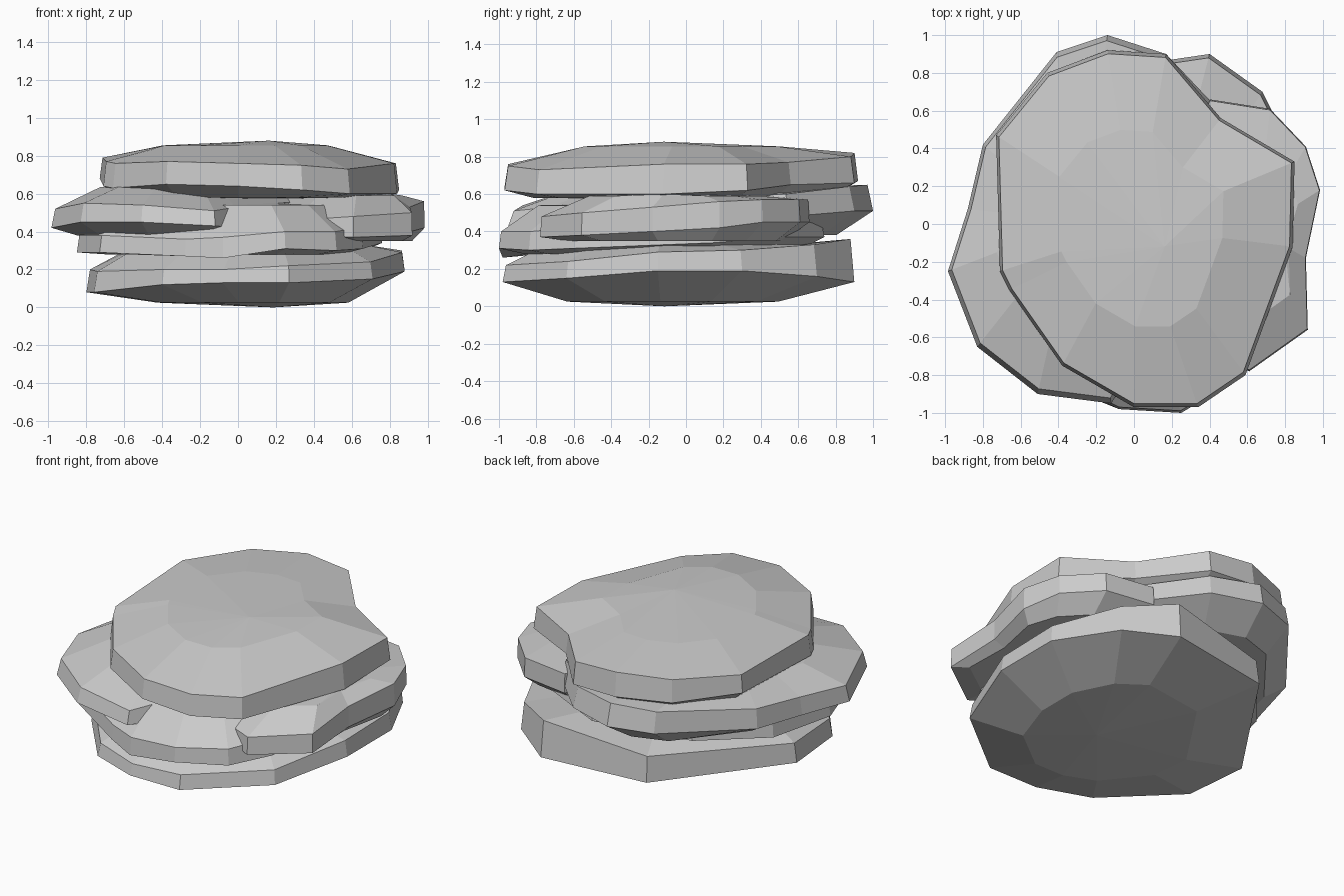
import bpy, bmesh


def slab(name, rim, under, over, lip=0.97):
    """Flat stone: rim = (x, y, low z, high z) points anticlockwise;
    under / over = (inner scale, inner z, centre z); lip = scale of the upper rim."""
    n = len(rim)
    cx = sum(p[0] for p in rim) / n
    cy = sum(p[1] for p in rim) / n
    bm = bmesh.new()

    def ring(scale, zs):
        return [bm.verts.new((cx + (p[0] - cx) * scale, cy + (p[1] - cy) * scale, z))
                for p, z in zip(rim, zs)]

    rings = [ring(under[0], [under[1]] * n),
             ring(1.0, [p[2] for p in rim]),
             ring(lip, [p[3] for p in rim]),
             ring(over[0], [over[1]] * n)]
    for a, b in zip(rings, rings[1:]):
        for i in range(n):
            j = (i + 1) % n
            bm.faces.new((a[i], a[j], b[j], b[i]))
    low = bm.verts.new((cx + 0.05, cy, under[2]))
    high = bm.verts.new((cx + 0.15, cy - 0.1, over[2]))
    for i in range(n):
        j = (i + 1) % n
        bm.faces.new((rings[0][j], rings[0][i], low))
        bm.faces.new((rings[3][i], rings[3][j], high))
    bmesh.ops.recalc_face_normals(bm, faces=bm.faces)
    mesh = bpy.data.meshes.new(name)
    bm.to_mesh(mesh)
    bm.free()
    ob = bpy.data.objects.new(name, mesh)
    bpy.context.collection.objects.link(ob)
    return ob


# Bottom stone
slab("bottom_slab", [
    (0.88, 0.30, 0.19, 0.30), (0.68, 0.70, 0.16, 0.33), (0.40, 0.90, 0.13, 0.36),
    (-0.28, 0.80, 0.11, 0.27), (-0.80, 0.02, 0.08, 0.20), (-0.76, -0.40, 0.08, 0.19),
    (-0.40, -0.85, 0.12, 0.20), (-0.08, -0.98, 0.13, 0.20), (0.27, -0.98, 0.13, 0.22),
    (0.71, -0.64, 0.15, 0.24), (0.88, -0.15, 0.19, 0.29)],
    (0.60, 0.025, 0.0), (0.72, 0.33, 0.35), 0.98)

# Lower middle stone
slab("lower_middle_slab", [
    (0.76, 0.15, 0.34, 0.43), (0.60, 0.52, 0.37, 0.45), (0.15, 0.74, 0.37, 0.45),
    (-0.45, 0.58, 0.34, 0.43), (-0.76, 0.20, 0.30, 0.40), (-0.85, -0.25, 0.29, 0.38),
    (-0.73, -0.60, 0.29, 0.38), (-0.28, -0.88, 0.27, 0.36), (-0.08, -0.98, 0.26, 0.37),
    (0.25, -1.0, 0.31, 0.40), (0.52, -0.84, 0.30, 0.40), (0.66, -0.60, 0.31, 0.42)],
    (0.82, 0.28, 0.28), (0.72, 0.54, 0.55), 0.985)

# Upper middle stone, reaching out to the left and back
slab("upper_middle_slab", [
    (0.50, 0.55, 0.48, 0.60), (0.17, 0.90, 0.51, 0.64), (-0.14, 1.00, 0.51, 0.65),
    (-0.41, 0.91, 0.50, 0.63), (-0.80, 0.42, 0.45, 0.57), (-0.88, 0.08, 0.43, 0.54),
    (-0.985, -0.25, 0.42, 0.52), (-0.83, -0.65, 0.45, 0.55), (-0.51, -0.90, 0.45, 0.54),
    (-0.12, -0.95, 0.43, 0.51), (0.0, -0.75, 0.42, 0.53), (0.35, -0.20, 0.44, 0.56)],
    (0.80, 0.38, 0.38), (0.62, 0.635, 0.64))

# Middle stone on the right
slab("right_middle_slab", [
    (0.985, 0.18, 0.42, 0.56), (0.91, 0.41, 0.45, 0.57), (0.72, 0.61, 0.45, 0.57),
    (0.40, 0.66, 0.45, 0.57), (0.10, 0.0, 0.42, 0.56), (0.30, -0.62, 0.38, 0.46),
    (0.61, -0.78, 0.37, 0.48), (0.92, -0.56, 0.38, 0.50), (0.91, -0.18, 0.40, 0.53)],
    (0.80, 0.35, 0.35), (0.65, 0.59, 0.60), 0.99)

# Top stone
slab("top_slab", [
    (0.85, 0.33, 0.62, 0.76), (0.46, 0.56, 0.65, 0.77), (0.17, 0.90, 0.66, 0.80),
    (-0.14, 0.92, 0.67, 0.82), (-0.46, 0.80, 0.67, 0.81), (-0.73, 0.47, 0.68, 0.79),
    (-0.71, -0.25, 0.64, 0.77), (-0.66, -0.35, 0.63, 0.76), (-0.38, -0.75, 0.65, 0.77),
    (0.0, -0.97, 0.64, 0.76), (0.34, -0.97, 0.62, 0.75), (0.59, -0.80, 0.60, 0.73),
    (0.84, -0.12, 0.60, 0.76)],
    (0.84, 0.58, 0.57), (0.55, 0.855, 0.88), 0.98)
